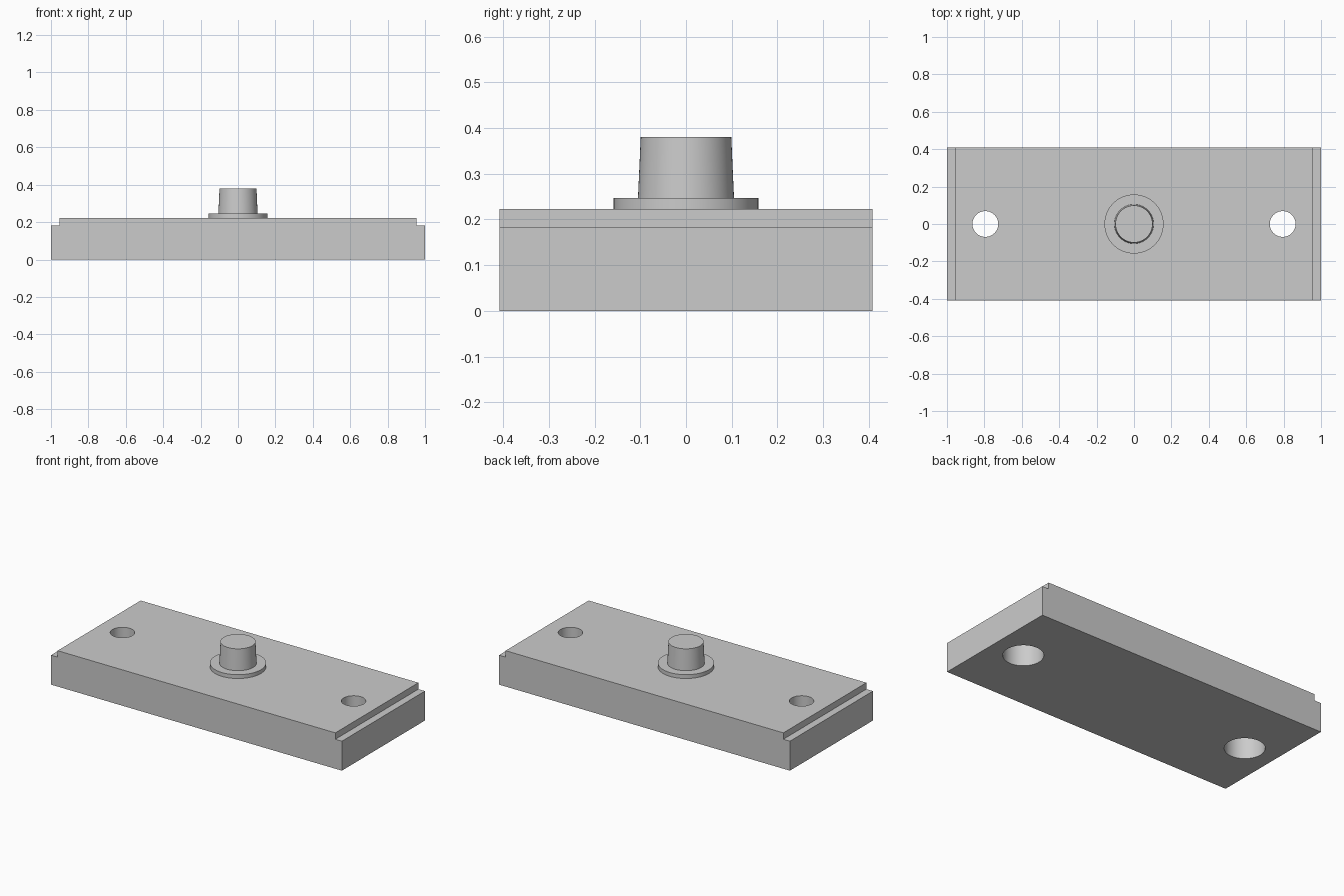
import bpy, bmesh
from math import radians, cos, sin, tau

cube = bpy.data.objects.get("Cube")
if cube:
    bpy.data.objects.remove(cube, do_unlink=True)

HALF_DEPTH = 0.408
PLATE_TOP = 0.223

grey = bpy.data.materials.new("plain_grey")
grey.use_nodes = True
grey.diffuse_color = (0.6, 0.6, 0.6, 1)
grey.node_tree.nodes["Principled BSDF"].inputs["Base Color"].default_value = (0.6, 0.6, 0.6, 1)


def make_object(name, bm):
    bmesh.ops.recalc_face_normals(bm, faces=bm.faces)
    mesh = bpy.data.meshes.new(name)
    bm.to_mesh(mesh)
    bm.free()
    mesh.materials.append(grey)
    obj = bpy.data.objects.new(name, mesh)
    bpy.context.collection.objects.link(obj)
    return obj


def turned(name, profile, x=0.0, sides=64):
    """Stack rings of (radius, height) into a closed round solid."""
    bm = bmesh.new()
    rings = [[bm.verts.new((x + r * cos(tau * i / sides), r * sin(tau * i / sides), z))
              for i in range(sides)] for r, z in profile]
    for low, high in zip(rings, rings[1:]):
        for i in range(sides):
            j = (i + 1) % sides
            bm.faces.new((low[i], low[j], high[j], high[i]))
    bm.faces.new(rings[0])
    bm.faces.new(rings[-1])
    return make_object(name, bm)


def smooth(obj):
    bpy.ops.object.select_all(action='DESELECT')
    bpy.context.view_layer.objects.active = obj
    obj.select_set(True)
    bpy.ops.object.shade_smooth_by_angle(angle=radians(30))


# Base plate: stepped end profile extruded front to back
half = [(1.0, 0.0), (1.0, 0.183), (0.955, 0.183), (0.955, PLATE_TOP)]
outline = half + [(-x, z) for x, z in reversed(half)]
bm = bmesh.new()
face = bm.faces.new([bm.verts.new((x, -HALF_DEPTH, z)) for x, z in outline])
sweep = bmesh.ops.extrude_face_region(bm, geom=[face])
bmesh.ops.translate(bm, vec=(0, 2 * HALF_DEPTH, 0),
                    verts=[v for v in sweep["geom"] if isinstance(v, bmesh.types.BMVert)])
plate = make_object("base_plate", bm)

# Screw holes, counterbored from below
bore = [(0.113, -0.1), (0.113, 0.137), (0.069, 0.137), (0.069, 0.4)]
for side, x in (("left", 0.795), ("right", -0.795)):
    cutter = turned(side + "_hole_cutter", bore, x)
    cutter.hide_render = True
    cut = plate.modifiers.new(side + "_hole", 'BOOLEAN')
    cut.operation = 'DIFFERENCE'
    cut.solver = 'EXACT'
    cut.object = cutter
    bpy.context.view_layer.objects.active = plate
    bpy.ops.object.modifier_apply(modifier=cut.name)
    bpy.data.objects.remove(cutter, do_unlink=True)
smooth(plate)

# Flange and slightly tapered peg in the middle
flange = turned("flange", [(0.158, PLATE_TOP), (0.158, 0.247)])
peg = turned("peg", [(0.105, 0.247), (0.099, 0.38)])
for part in (flange, peg):
    smooth(part)
